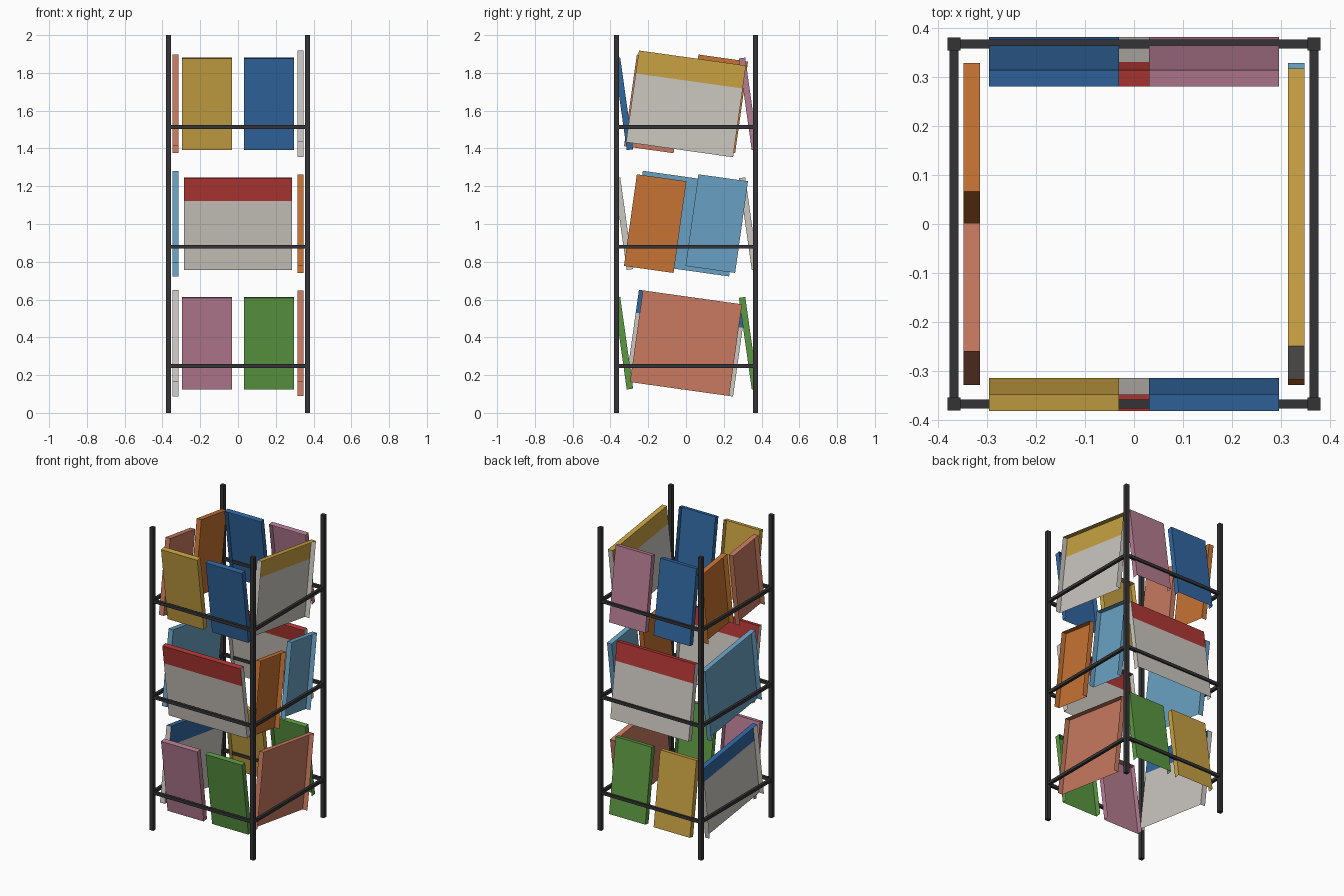
import bpy, bmesh, math
from mathutils import Matrix, Vector

if "Cube" in bpy.data.objects:
    bpy.data.objects.remove(bpy.data.objects["Cube"])


def srgb(r, g, b):
    lin = lambda c: c / 12.92 if c <= 0.04045 else ((c + 0.055) / 1.055) ** 2.4
    return tuple(lin(c / 255) for c in (r, g, b)) + (1.0,)


COLOURS = {
    "charcoal": (52, 52, 54), "gold": (200, 162, 67), "paper_grey": (204, 199, 192),
    "terracotta": (200, 122, 96), "orange": (198, 115, 51), "light_blue": (105, 161, 195),
    "blue": (49, 103, 160), "green": (91, 152, 66), "pink": (182, 124, 146), "red": (177, 56, 52),
}
MATS = {}
for name, rgb in COLOURS.items():
    MATS[name] = bpy.data.materials.new(name)
    MATS[name].diffuse_color = srgb(*rgb)

R = 0.367                 # post centre offset
P = 0.331                 # panel centre offset
H, T = 0.49, 0.034        # panel height and thickness
HEADED, PLAIN, NARROW = 0.572, 0.53, 0.265
BAND = 0.25 * H           # height of a coloured header
ROWS = {"bottom": 0.369, "middle": 1.002, "top": 1.636}
OUT = {"front": (0, -1, 0), "back": (0, 1, 0), "left": (-1, 0, 0), "right": (1, 0, 0)}


def finish(name, bm, matrix, mats):
    bm.transform(matrix)
    me = bpy.data.meshes.new(name)
    bm.to_mesh(me)
    bm.free()
    for m in mats:
        me.materials.append(MATS[m])
    bpy.context.collection.objects.link(bpy.data.objects.new(name, me))


def cube(size):
    bm = bmesh.new()
    bmesh.ops.create_cube(bm, size=1.0)
    bmesh.ops.scale(bm, vec=size, verts=bm.verts)
    bm.normal_update()
    return bm


def bar(name, size, loc):
    finish(name, cube(size), Matrix.Translation(loc), ["charcoal"])


# Corner posts
for sx in (-1, 1):
    for sy in (-1, 1):
        bar("corner_post", (0.026, 0.026, 2.0), (sx * R, sy * R, 1.0))

# Horizontal rails on all four sides
for z in (0.248, 0.88, 1.514):
    for s in (-1, 1):
        bar("cross_rail", (2 * R, 0.018, 0.02), (0, s * R, z))
        bar("side_rail", (0.018, 2 * R, 0.02), (s * R, 0, z))


def panel(side, row, along, width, mats):
    """Leaning shell, open underneath and at its back; along is its place on the side."""
    z, out = ROWS[row], Vector(OUT[side])
    across_x = side in ("front", "back")
    size = (width, T, H) if across_x else (T, width, H)
    loc = out * P + (Vector((along, 0, z)) if across_x else Vector((0, along, z)))
    # Front and back panels show their cover outward, side panels inward
    cover = out if across_x else -out
    bm = cube(size)
    open_faces = [f for f in bm.faces if f.normal.dot(cover) < -0.5 or f.normal.z < -0.5]
    bmesh.ops.delete(bm, geom=open_faces, context='FACES')
    if len(mats) == 2:
        # Header colour on the top edge and the upper cover
        cut = H / 2 - BAND
        bmesh.ops.bisect_plane(bm, geom=bm.verts[:] + bm.edges[:] + bm.faces[:],
                               plane_co=(0, 0, cut), plane_no=(0, 0, 1))
        bm.normal_update()
        for f in bm.faces:
            on_header = f.normal.dot(cover) > 0.5 or f.normal.z > 0.5
            f.material_index = int(on_header and f.calc_center_median().z > cut)
    tilt = Matrix.Rotation(math.radians(8 if across_x else -8), 4, 'X')
    finish(f"{side}_{row}_panel", bm, Matrix.Translation(loc) @ tilt, mats)


# Wide panels, some with a header band
for side, row, mats in [
    ("front", "middle", ["paper_grey", "red"]), ("back", "middle", ["paper_grey", "red"]),
    ("right", "top", ["paper_grey", "gold"]), ("left", "bottom", ["paper_grey", "blue"]),
    ("right", "bottom", ["terracotta"]), ("left", "middle", ["light_blue"]),
]:
    panel(side, row, 0, HEADED if len(mats) == 2 else PLAIN, mats)

# Pairs of narrow panels, lower coordinate first
for side, row, a, b in [
    ("front", "top", "gold", "blue"), ("front", "bottom", "pink", "green"),
    ("back", "top", "blue", "pink"), ("back", "bottom", "gold", "green"),
    ("right", "middle", "orange", "light_blue"), ("left", "top", "terracotta", "orange"),
]:
    panel(side, row, -0.163, NARROW, [a])
    panel(side, row, 0.163, NARROW, [b])

for m in bpy.data.materials:
    if m.users and not m.is_grease_pencil:
        m.use_nodes = True
        m.node_tree.nodes["Principled BSDF"].inputs["Base Color"].default_value = m.diffuse_color
